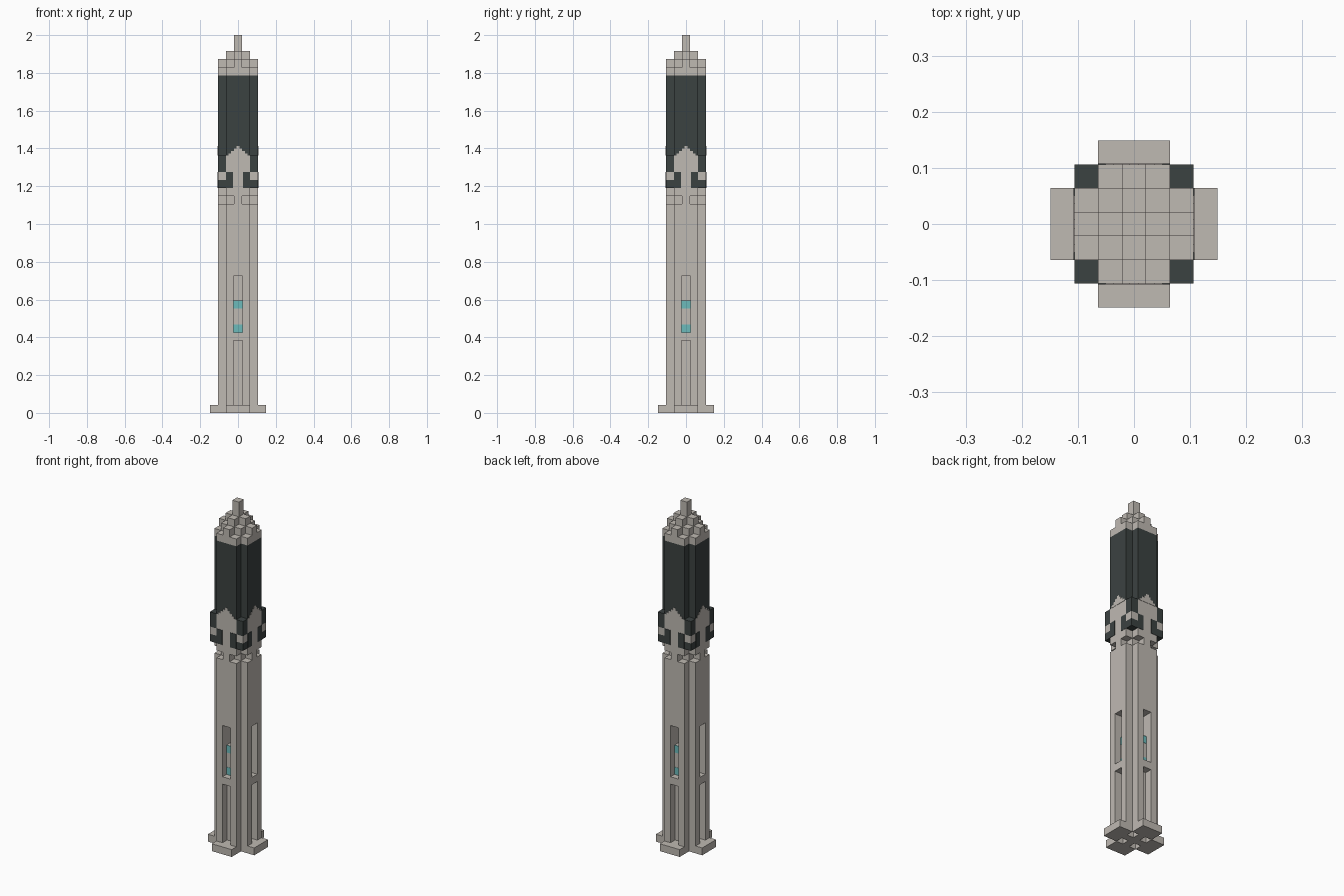
import bpy, bmesh
from math import cos, sin, pi

cube = bpy.data.objects.get("Cube")
if cube:
    bpy.data.objects.remove(cube, do_unlink=True)

U = 2 / 47  # one block; all sizes below are counted in blocks


def material(name, rgb):
    m = bpy.data.materials.new(name)
    m.use_nodes = True
    m.diffuse_color = (*rgb, 1)
    m.node_tree.nodes["Principled BSDF"].inputs["Base Color"].default_value = (*rgb, 1)
    return m


STONE = material("warm grey stone", (0.52, 0.487, 0.447))
DARK = material("dark slate", (0.044, 0.054, 0.053))
TEAL = material("teal light", (0.15, 0.50, 0.50))


def rotate(p, quarter):
    a = quarter * pi / 2
    c, s = round(cos(a)), round(sin(a))
    return p[0] * c - p[1] * s, p[0] * s + p[1] * c


def around(arm):
    """Repeat one arm's outline on all four sides."""
    return [rotate(p, q) for q in range(4) for p in arm]


def solid(name, mat, bottom, top):
    """Skin two equal loops of points into a closed solid."""
    bm = bmesh.new()
    lo = [bm.verts.new([k * U for k in p]) for p in bottom]
    hi = [bm.verts.new([k * U for k in p]) for p in top]
    bm.faces.new(lo[::-1])
    bm.faces.new(hi)
    for i in range(len(lo)):
        j = (i + 1) % len(lo)
        bm.faces.new((lo[i], lo[j], hi[j], hi[i]))
    bmesh.ops.recalc_face_normals(bm, faces=bm.faces)
    mesh = bpy.data.meshes.new(name)
    bm.to_mesh(mesh)
    bm.free()
    mesh.materials.append(mat)
    ob = bpy.data.objects.new(name, mesh)
    bpy.context.collection.objects.link(ob)


def prism(name, mat, outline, z0, z1):
    solid(name, mat, [(x, y, z0) for x, y in outline], [(x, y, z1) for x, y in outline])


def rect(x0, x1, y0, y1):
    return [(x0, y0), (x1, y0), (x1, y1), (x0, y1)]


def plates(name, mat, outline, face, thick=0.04):
    """Thin plate with a (side, height) outline on each of the four faces."""
    for q in range(4):
        loops = [[(*rotate((d, s), q), z) for s, z in outline]
                 for d in (face - 0.02, face + thick)]
        solid(f"{name}_{q + 1}", mat, *loops)


def grooved(depth, half=0.59):
    d = 2.5 - depth
    return around([(1.5, -1.5), (2.5, -1.5), (2.5, -half), (d, -half),
                   (d, half), (2.5, half), (2.5, 1.5)])


PLUS = around([(1.5, -1.5), (2.5, -1.5), (2.5, 1.5)])
NARROW = around([(1.5, -1.5), (1.5, -.5), (2.5, -.5), (2.5, .5), (1.5, .5)])
SMALL = around([(.5, -.5), (1.5, -.5), (1.5, .5)])

# Foot: four pads joined by a small cross, leaving open pockets between
prism("foot_cross", STONE, SMALL, 0, 1)
for q in range(4):
    pad = [rotate(p, q) for p in rect(1.5, 3.5, -1.5, 1.5)]
    prism(f"foot_pad_{q + 1}", STONE, pad, 0, 1)

# Lower shaft with slots on every side
prism("lower_slot_shaft", STONE, grooved(1), 1, 9)
prism("slot_divider", STONE, PLUS, 9, 10)
prism("light_slot_shaft", STONE, grooved(0.9), 10, 14)
prism("deep_slot_shaft", STONE, grooved(1.9), 14, 17)
prism("middle_shaft", STONE, PLUS, 17, 26)

# Teal lights at the back of the slots
for name, z in (("lower_light", 10), ("upper_light", 13)):
    plates(name, TEAL, rect(-.58, .58, z, z + 1), 1.6)

# Neck and collar
prism("neck", STONE, NARROW, 26, 27)
prism("collar", STONE, PLUS, 27, 32)
for q in range(4):
    block = [rotate(p, q) for p in rect(1.5, 2.5, 1.5, 2.5)]
    for name, mat, z0, z1 in (("low", DARK, 28, 29), ("middle", STONE, 29, 30),
                              ("high", DARK, 30, 32)):
        prism(f"collar_corner_{name}_{q + 1}", mat, block, z0, z1)
for name, a, b in (("right", -1.5, -.6), ("left", .6, 1.5)):
    plates(f"collar_patch_{name}", DARK, rect(a, b, 28, 30), 2.5)

# Dark upper shaft with stepped pale arches
prism("upper_shaft", DARK, PLUS, 32, 42)
for i, half in enumerate((1.2, .85, .5, .2)):
    z = 32 + i * 0.3
    plates(f"arch_step_{i + 1}", STONE, rect(-half, half, z, z + 0.3), 2.5)

# Stepped roof and spire
prism("roof_rim", STONE, PLUS, 42, 43)
prism("roof_middle", STONE, NARROW, 43, 44)
prism("roof_upper", STONE, SMALL, 44, 45)
prism("spire", STONE, rect(-.5, .5, -.5, .5), 45, 47)
